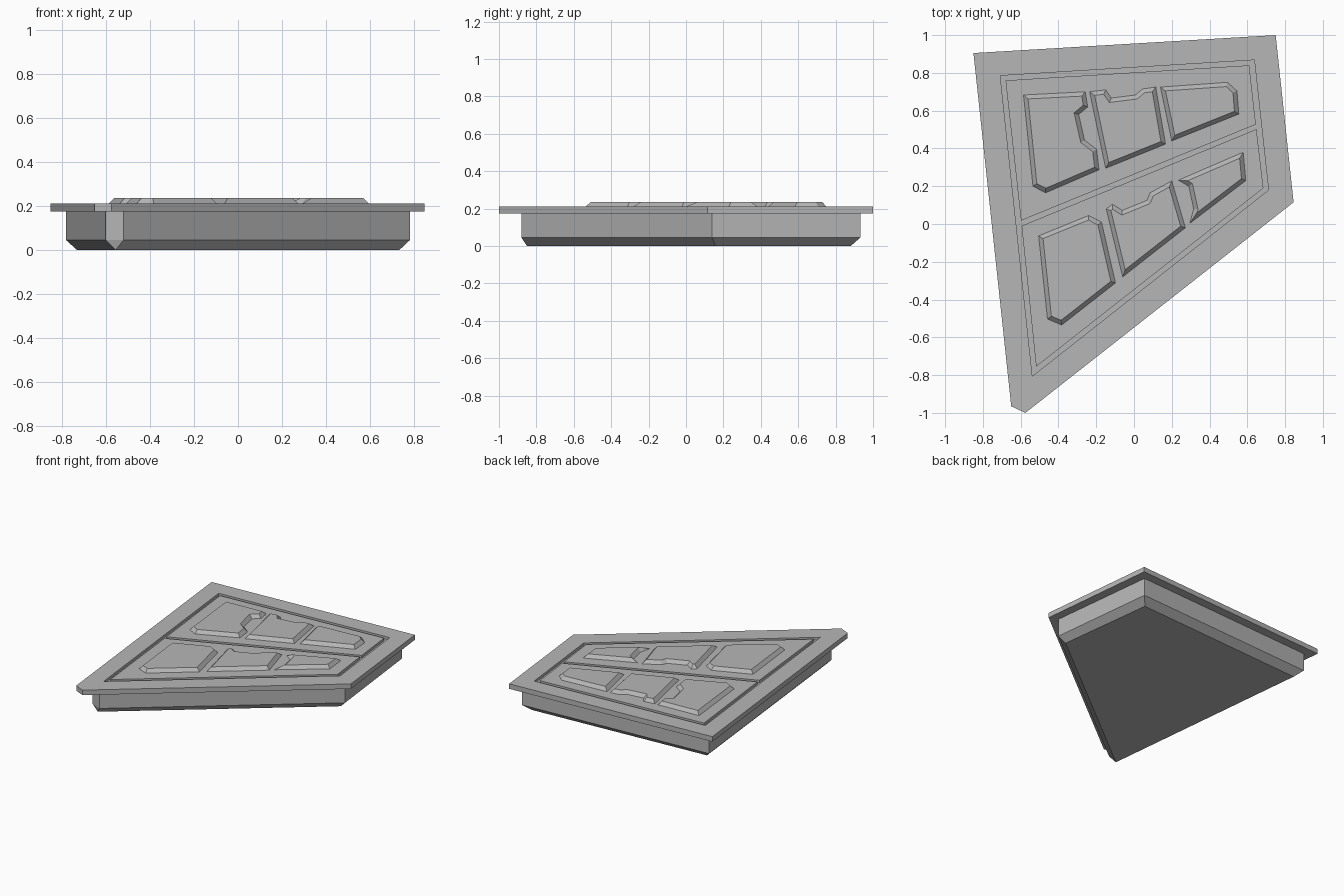
import bpy
import bmesh
from mathutils import Vector

if "Cube" in bpy.data.objects:
    bpy.data.objects.remove(bpy.data.objects["Cube"])

grey = bpy.data.materials.new("plain grey")
grey.use_nodes = True
grey.diffuse_color = (0.47, 0.47, 0.47, 1)
grey.node_tree.nodes["Principled BSDF"].inputs["Base Color"].default_value = grey.diffuse_color


def inset(points, d):
    """Move every edge of a clockwise outline inwards by d."""
    pts = [Vector(p) for p in points]
    out = []
    for i, p in enumerate(pts):
        a = (p - pts[i - 1]).normalized()
        b = (pts[(i + 1) % len(pts)] - p).normalized()
        na, nb = Vector((a.y, -a.x)), Vector((b.y, -b.x))
        out.append(p + (na + nb) * (d / (1 + na.dot(nb))))
    return out


def loft(name, rings):
    """Join stacked outlines (points, height) into a closed solid."""
    bm = bmesh.new()
    loops = [[bm.verts.new((p[0], p[1], z)) for p in pts] for pts, z in rings]
    n = len(loops[0])
    for low, high in zip(loops, loops[1:]):
        for i in range(n):
            j = (i + 1) % n
            bm.faces.new((low[i], low[j], high[j], high[i]))
    bm.faces.new(loops[0])
    bm.faces.new(loops[-1])
    bmesh.ops.remove_doubles(bm, verts=bm.verts, dist=0.0005)
    bmesh.ops.recalc_face_normals(bm, faces=bm.faces)
    mesh = bpy.data.meshes.new(name)
    bm.to_mesh(mesh)
    bm.free()
    mesh.materials.append(grey)
    obj = bpy.data.objects.new(name, mesh)
    bpy.context.collection.objects.link(obj)
    return obj


TOP, FLOOR, PAD_TOP = 0.212, 0.192, 0.236

# Lower body with a chamfered foot; the short corner closes to a point
body = [(-.78, .845), (.69, .932), (.78, .14), (-.52, -.88), (-.6, -.845)]
foot = [(-.73, .797), (.643, .88), (.732, .158), (-.555, -.85), (-.555, -.85)]
loft("lower_body", [(foot, 0), (body, 0.045), (body, 0.18)])

# Overhanging slab with a recessed field
slab = [(-.85, .905), (.75, 1), (.845, .115), (-.575, -1), (-.65, -.965)]
field = [(-.708, .785), (.637, .868), (.712, .18), (-.538, -.805), (-.538, -.805)]
loft("rim_slab", [(slab, 0.175), (slab, TOP), (field, TOP), (field, FLOOR)])

# Two raised panels, leaving narrow grooves around and between them
panels = {
    "rear_panel": [(-.68, .76), (.61, .84), (.645, .527), (-.598, .018)],
    "front_panel": [(-.595, -.01), (.648, .502), (.685, .19), (-.518, -.755)],
}
for name, outline in panels.items():
    loft(name, [(outline, FLOOR - .005), (outline, TOP)])

# Bevelled pads with notched edges
pads = {
    "rear_right_pad": [(-.585, .683), (-.258, .7), (-.245, .62), (-.293, .58), (-.262, .444),
                       (-.198, .395), (-.185, .287), (-.468, .165), (-.535, .2)],
    "rear_middle_pad": [(-.235, .7), (-.15, .71), (-.12, .667), (.008, .683), (.045, .715),
                        (.115, .725), (.167, .423), (-.15, .295)],
    "rear_left_pad": [(.14, .725), (.495, .75), (.545, .705), (.555, .582), (.2, .44)],
    "front_right_pad": [(-.505, -.063), (-.24, .045), (-.172, .01), (-.098, -.312),
                        (-.383, -.535), (-.458, -.503)],
    "front_middle_pad": [(-.147, .08), (-.115, .105), (-.062, .072), (.068, .125), (.085, .165),
                         (.2, .228), (.272, -.02), (-.06, -.28)],
    "front_left_pad": [(.235, .232), (.578, .38), (.592, .23), (.295, .003), (.316, .08), (.29, .2)],
}
for name, outline in pads.items():
    loft(name, [(outline, TOP - .005), (outline, TOP), (inset(outline, .022), PAD_TOP)])
